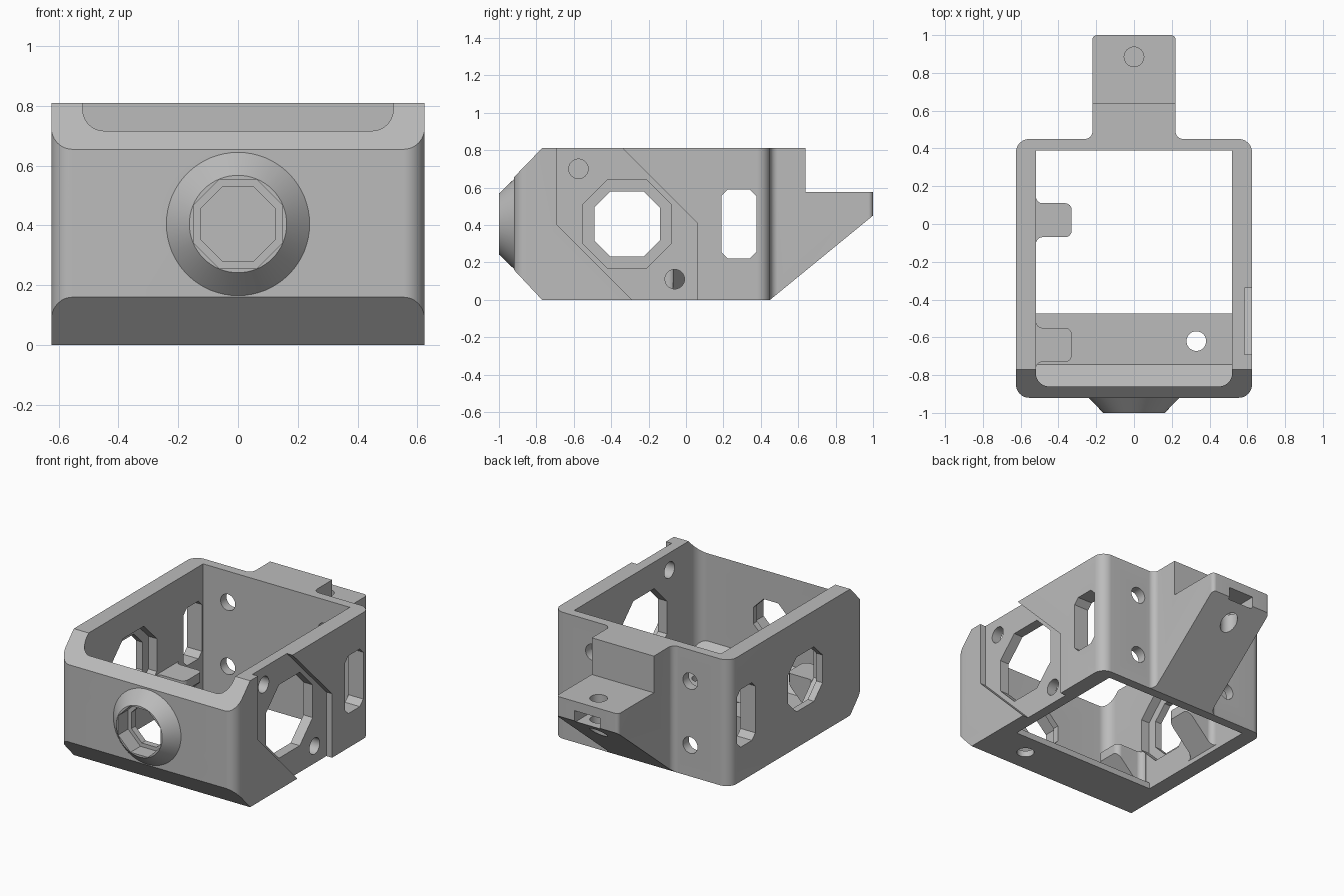
import bpy, bmesh, math
from mathutils import Vector, Matrix

cube = bpy.data.objects.get("Cube")
if cube:
    bpy.data.objects.remove(cube, do_unlink=True)

grey = bpy.data.materials.new("plain grey")
grey.use_nodes = True
grey.diffuse_color = (0.5, 0.5, 0.5, 1)
grey.node_tree.nodes["Principled BSDF"].inputs["Base Color"].default_value = grey.diffuse_color


def add_object(name, bm):
    bmesh.ops.recalc_face_normals(bm, faces=bm.faces)
    mesh = bpy.data.meshes.new(name)
    bm.to_mesh(mesh)
    bm.free()
    mesh.materials.append(grey)
    obj = bpy.data.objects.new(name, mesh)
    bpy.context.collection.objects.link(obj)
    return obj


def rounded(corners, steps=8):
    """Outline from (a, b, radius) corners, each turned into an arc."""
    out = []
    for i, (a, b, r) in enumerate(corners):
        p = Vector((a, b))
        if r == 0:
            out.append(p)
            continue
        u = (Vector(corners[i - 1][:2]) - p).normalized()
        v = (Vector(corners[(i + 1) % len(corners)][:2]) - p).normalized()
        half = u.angle(v) / 2
        centre = p + (u + v).normalized() * r / math.sin(half)
        reach = r / math.tan(half)
        start, end = p + u * reach - centre, p + v * reach - centre
        for k in range(steps + 1):
            out.append(centre + start.lerp(end, k / steps).normalized() * r)
    return out


def prism(name, outline, axis, lo, hi):
    """Extrude a 2D outline along an axis."""
    place = {"x": lambda a, b, h: (h, a, b),
             "y": lambda a, b, h: (a, h, b),
             "z": lambda a, b, h: (a, b, h)}[axis]
    bm = bmesh.new()
    rings = [[bm.verts.new(place(p[0], p[1], h)) for p in outline] for h in (lo, hi)]
    n = len(outline)
    for ring in rings:
        bm.faces.new(ring)
    for i in range(n):
        j = (i + 1) % n
        bm.faces.new((rings[0][i], rings[0][j], rings[1][j], rings[1][i]))
    return add_object(name, bm)


def chamfered(ca, cb, wa, wb, c):
    """Rectangle with cut corners, given centre, half sizes and cut."""
    out = []
    for sa, sb in ((1, 1), (-1, 1), (-1, -1), (1, -1)):
        pair = [(ca + sa * wa, cb + sb * (wb - c)), (ca + sa * (wa - c), cb + sb * wb)]
        out += pair if sa * sb > 0 else pair[::-1]
    return out


def circle(a, b, r, n=32):
    return [(a + r * math.cos(2 * math.pi * i / n), b + r * math.sin(2 * math.pi * i / n))
            for i in range(n)]


def combine(target, tool, operation):
    mod = target.modifiers.new("combine", "BOOLEAN")
    mod.object, mod.operation, mod.solver = tool, operation, "EXACT"
    bpy.context.view_layer.objects.active = target
    bpy.ops.object.modifier_apply(modifier=mod.name)
    bpy.data.objects.remove(tool, do_unlink=True)


def cut(outline, axis, lo, hi):
    combine(housing, prism("cutter", outline, axis, lo, hi), "DIFFERENCE")


# Housing with rear arm: plan outline crossed with side profile
W, MID, HOLE = 0.625, 0.405, 0.052
half_plan = [(W, -0.92, 0.07), (W, 0.45, 0.07), (0.22, 0.45, 0.04), (0.22, 1.0, 0.025)]
plan = half_plan + [(-x, y, r) for x, y, r in reversed(half_plan)]
housing = prism("housing", rounded(plan), "z", -0.1, 1.0)
side = [(-0.92, 0.16), (-0.77, 0), (0.45, 0), (1.0, 0.45), (1.0, 0.575), (0.64, 0.575),
        (0.64, 0.81), (-0.77, 0.81), (-0.92, 0.655)]
combine(housing, prism("side_profile", side, "x", -1, 1), "INTERSECT")

# Inner cavity, open below behind the front floor strip
cavity = prism("cavity", rounded([(0.52, -0.86, 0.07), (0.52, 0.39, 0),
                                  (-0.52, 0.39, 0), (-0.52, -0.86, 0.07)]), "z", -0.2, 1.1)
cavity_side = [(-0.95, 1.0), (-0.95, 0.245), (-0.745, 0.04), (-0.475, 0.04),
               (-0.475, -0.1), (0.5, -0.1), (0.5, 1.0)]
combine(cavity, prism("cavity_side", cavity_side, "x", -1, 1), "INTERSECT")
combine(housing, cavity, "DIFFERENCE")

# Two support brackets with sloped undersides on one inner wall
for y0 in (-0.73, -0.07):
    y1 = y0 + 0.18
    half = [(-0.57, y0 - 0.04, 0), (-0.519, y0 - 0.04, 0), (-0.519, y0, 0.035), (-0.33, y0, 0.035)]
    other = [(x, y0 + y1 - y, r) for x, y, r in reversed(half)]
    bracket = prism("bracket", rounded(half + other), "z", -0.1, 0.28)
    slope = [(-0.6, 0.03), (-0.52, 0.03), (-0.32, 0.23), (-0.32, 0.4), (-0.6, 0.4)]
    combine(bracket, prism("bracket_slope", slope, "y", -1, 1), "INTERSECT")
    combine(housing, bracket, "UNION")

# Conical boss on the front
bm = bmesh.new()
bmesh.ops.create_cone(bm, cap_ends=True, segments=64, radius1=0.259, radius2=0.163, depth=0.1,
                      matrix=Matrix.Translation((0, -0.95, MID)) @ Matrix.Rotation(math.pi / 2, 4, "X"))
combine(housing, add_object("front_boss", bm), "UNION")
cut(chamfered(0, MID, 0.149, 0.149, 0.087), "y", -1.1, -0.9)
cut(chamfered(0, MID, 0.125, 0.125, 0.073), "y", -1.1, -0.8)

# Slanted recess with its two screw holes and large opening
recess = [(-0.69, 0.9), (-0.69, 0.4), (-0.19, -0.1), (0.06, -0.1), (0.06, 0.41), (-0.43, 0.9)]
cut(recess, "x", 0.585, 0.8)
for y, z in ((-0.575, 0.7), (-0.06, 0.11)):
    cut(circle(y, z, HOLE), "x", 0.48, 0.8)
opening = chamfered(-0.315, MID, 0.235, 0.235, 0.13)
cut(opening, "x", 0.48, 0.8)

# Stepped opening in the opposite wall
cut(opening, "x", -0.58, -0.5)
cut(chamfered(-0.315, MID, 0.175, 0.175, 0.086), "x", -0.8, -0.45)

# Side slots in both walls
for lo, hi in ((0.48, 0.8), (-0.8, -0.48)):
    cut(chamfered(0.283, MID, 0.093, 0.185, 0.035), "x", lo, hi)

# Rear wall and floor screw holes
for x in (-0.345, 0.345):
    for z in (0.2, 0.61):
        cut(circle(x, z, HOLE), "y", 0.3, 0.6)
cut(circle(0.33, -0.62, HOLE), "z", -0.1, 0.1)

# Nut slot and bolt hole in the arm, with a thin web between them
cut([(-0.09, 0.44), (0.09, 0.44), (0.09, 0.515), (-0.09, 0.515)], "y", 0.79, 1.1)
cut(circle(0, 0.885, HOLE), "z", 0.525, 0.7)
cut(circle(0, 0.885, HOLE), "z", 0.1, 0.48)

# Smooth the curved faces, keep edges sharp
bpy.ops.object.select_all(action="DESELECT")
housing.select_set(True)
bpy.context.view_layer.objects.active = housing
bpy.ops.object.shade_smooth_by_angle(angle=math.radians(30))
